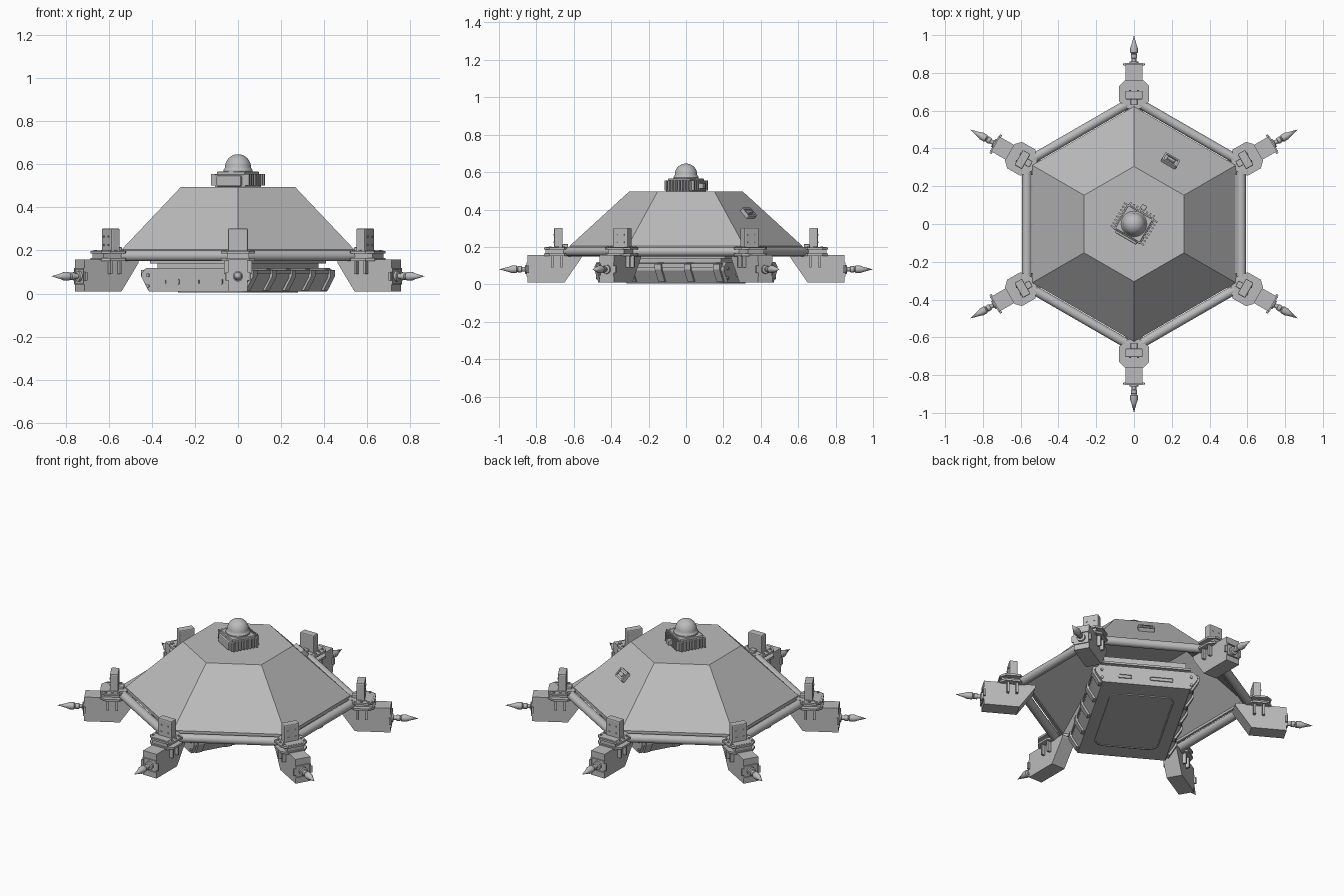
import bpy, bmesh, math
from mathutils import Matrix, Vector

old = bpy.data.objects.get("Cube")
if old:
    bpy.data.objects.remove(old, do_unlink=True)

grey = bpy.data.materials.new("matte_grey")
grey.use_nodes = True
colour = (0.5, 0.5, 0.5, 1)
grey.diffuse_color = colour
grey.node_tree.nodes["Principled BSDF"].inputs["Base Color"].default_value = colour


def turn(degrees, axis="Z"):
    return Matrix.Rotation(math.radians(degrees), 4, axis)


def shift(x, y, z):
    return Matrix.Translation((x, y, z))


def finish(name, bm, frame, smooth=False):
    bmesh.ops.remove_doubles(bm, verts=bm.verts, dist=1e-5)
    bmesh.ops.recalc_face_normals(bm, faces=bm.faces)
    bm.transform(frame)
    mesh = bpy.data.meshes.new(name)
    bm.to_mesh(mesh)
    bm.free()
    mesh.materials.append(grey)
    ob = bpy.data.objects.new(name, mesh)
    bpy.context.collection.objects.link(ob)
    if smooth:
        bpy.ops.object.select_all(action="DESELECT")
        ob.select_set(True)
        bpy.context.view_layer.objects.active = ob
        bpy.ops.object.shade_smooth_by_angle(angle=math.radians(35))
    return ob


def box(name, size, loc, frame, bevel=0):
    bm = bmesh.new()
    bmesh.ops.create_cube(bm, size=1, matrix=shift(*loc) @ Matrix.Diagonal((*size, 1)))
    if bevel:
        bmesh.ops.bevel(bm, geom=bm.edges[:], offset=bevel, segments=2, affect="EDGES", profile=0.5)
    return finish(name, bm, frame)


def prism(name, points, half, frame):
    """Extrude an x-z outline along y."""
    bm = bmesh.new()
    face = bm.faces.new([bm.verts.new((x, -half, z)) for x, z in points])
    new = bmesh.ops.extrude_face_region(bm, geom=[face])["geom"]
    bmesh.ops.translate(bm, vec=(0, 2 * half, 0), verts=[v for v in new if isinstance(v, bmesh.types.BMVert)])
    return finish(name, bm, frame)


def lathe(name, points, steps, frame, smooth=True):
    """Spin an r-z outline around z."""
    bm = bmesh.new()
    verts = [bm.verts.new((r, 0, z)) for r, z in points]
    edges = [bm.edges.new(pair) for pair in zip(verts, verts[1:])]
    bmesh.ops.spin(bm, geom=verts + edges, cent=(0, 0, 0), axis=(0, 0, 1), angle=math.tau, steps=steps)
    return finish(name, bm, frame, smooth)


def tray(name, size, frame, rim, depth, corner=0):
    """Plate facing +z whose face is recessed inside a rim."""
    bm = bmesh.new()
    bmesh.ops.create_cube(bm, size=1, matrix=Matrix.Diagonal((*size, 1)))
    if corner:
        upright = [e for e in bm.edges if abs(e.verts[0].co.z - e.verts[1].co.z) > 1e-4]
        bmesh.ops.bevel(bm, geom=upright, offset=corner, segments=5, affect="EDGES", profile=0.5)
    bm.normal_update()
    top = max(bm.faces, key=lambda f: f.calc_center_median().z)
    bmesh.ops.inset_region(bm, faces=[top], thickness=rim)
    new = bmesh.ops.extrude_face_region(bm, geom=[top])["geom"]
    bmesh.ops.translate(bm, vec=(0, 0, -depth), verts=[v for v in new if isinstance(v, bmesh.types.BMVert)])
    bmesh.ops.delete(bm, geom=[top], context="FACES")
    return finish(name, bm, frame)


def rod(name, a, b, radius, frame, sides=20):
    a, b = Vector(a), Vector(b)
    bm = bmesh.new()
    aim = (b - a).to_track_quat("Z", "Y").to_matrix().to_4x4()
    bmesh.ops.create_cone(bm, cap_ends=True, segments=sides, radius1=radius, radius2=radius,
                          depth=(b - a).length, matrix=shift(*((a + b) / 2)) @ aim)
    return finish(name, bm, frame, True)


# Hexagonal roof shell, open underneath
lathe("roof_shell", [(0, 0.495), (0.305, 0.495), (0.622, 0.205), (0.622, 0.185),
                     (0.607, 0.185), (0.607, 0.2), (0.295, 0.483), (0, 0.483)], 6, turn(30), False)

# Small hatch on one roof facet
slope = math.degrees(math.atan2(0.29, 0.274))
hatch = turn(60) @ shift(0.383, 0, 0.378) @ turn(slope, "Y")
tray("roof_hatch", (0.06, 0.09, 0.03), hatch, 0.01, 0.006, 0.008)
box("hatch_catch", (0.02, 0.045, 0.012), (0, 0, 0.013), hatch, 0.003)

# Sensor base with cooling fins
body = turn(-30)
box("sensor_base", (0.165, 0.155, 0.06), (0, 0, 0.522), body, 0.006)
box("sensor_deck", (0.15, 0.14, 0.02), (0, 0, 0.555), body, 0.004)
for i in range(8):
    s = -0.07 + i * 0.02
    for side in (-1, 1):
        box("side_fin", (0.022, 0.009, 0.055), (side * 0.09, s, 0.528), body)
    box("rear_fin", (0.009, 0.022, 0.055), (s, 0.082, 0.528), body)
box("sensor_front", (0.13, 0.02, 0.05), (0, -0.08, 0.522), body, 0.006)
box("sensor_plug", (0.03, 0.03, 0.03), (0, 0.1, 0.525), body, 0.004)

# Sensor collar and dome
arc = [(0.06 * math.cos(t * math.pi / 20), 0.586 + 0.06 * math.sin(t * math.pi / 20)) for t in range(10)]
lathe("sensor_dome", [(0, 0.55), (0.068, 0.55), (0.068, 0.572), (0.062, 0.58)] + arc + [(0, 0.646)], 32, Matrix())

# Equipment body slung below the roof
prism("equipment_body", [(-0.245, 0.01), (0.245, 0.01), (0.285, 0.075), (0.285, 0.095),
                         (0.262, 0.118), (-0.262, 0.118), (-0.285, 0.095), (-0.285, 0.075)], 0.4, body)
box("body_neck", (0.46, 0.7, 0.09), (0, 0, 0.155), body)
box("body_flange", (0.5, 0.77, 0.012), (0, 0, 0.145), body)
tray("belly_panel", (0.36, 0.58, 0.012), shift(0, 0, 0.01) @ body @ turn(180, "X"), 0.008, 0.004, 0.06)

# End face slots and bolts
for end in (0, 180):
    face = body @ turn(end) @ shift(0, -0.4, 0.055) @ turn(90, "X")
    tray("wide_slot", (0.13, 0.024, 0.012), face @ shift(0.085, 0, 0), 0.004, 0.005, 0.005)
    tray("narrow_slot", (0.075, 0.024, 0.012), face @ shift(-0.12, 0, 0), 0.004, 0.005, 0.005)
    for x in (-0.25, 0.25):
        for z in (-0.02, 0.03):
            rod("end_bolt", (x, z, -0.004), (x, z, 0.008), 0.008, face, 10)

# Sloped side ribs
for side in (0, 180):
    for i in range(5):
        rib = body @ turn(side) @ shift(0, -0.36 + i * 0.18, 0)
        prism("side_rib", [(0.235, 0.015), (0.262, 0.015), (0.3, 0.08), (0.3, 0.108), (0.235, 0.118)], 0.02, rib)
    box("side_rail", (0.02, 0.77, 0.02), (0.282, 0, 0.1), body @ turn(side))

# Six corner arms and the ring of tubes
ring = 0.655
spike = [(0, 0), (0.024, 0), (0.024, 0.012), (0.012, 0.014), (0.012, 0.03), (0.017, 0.032), (0.017, 0.05),
         (0.013, 0.054), (0.02, 0.06), (0.02, 0.085), (0.014, 0.1), (0, 0.153)]
for k in range(6):
    arm = turn(30 + 60 * k)
    nxt = Vector((ring / 2, ring * math.sqrt(3) / 2, 0.175))
    rod("ring_tube", (ring, 0, 0.175), nxt, 0.025, arm)

    # Arm block with slanted inner edge
    prism("arm_block", [(0.56, 0.157), (0.56, 0.14), (0.65, 0.01), (0.847, 0.01), (0.847, 0.157)], 0.045, arm)
    tray("arm_end_frame", (0.075, 0.09, 0.012), arm @ shift(0.847, 0, 0.08) @ turn(90, "Y"), 0.008, 0.006)
    for side in (-1, 1):
        box("end_clip", (0.012, 0.014, 0.04), (0.845, side * 0.05, 0.08), arm, 0.002)
        for r in (0.665, 0.715):
            prism("collar_gusset", [(-0.006, 0.157), (0.006, 0.157), (0.006, 0.09), (-0.006, 0.09)], 0.012,
                  arm @ shift(r, side * 0.054, 0))
        for r in (0.655, 0.69, 0.725):
            rod("collar_bolt", (r, side * 0.064, 0.19), (r, side * 0.064, 0.203), 0.007, arm, 8)

    # Chamfered collar gripping the tubes
    collar = [(0.61, 0.03), (0.65, 0.08), (0.73, 0.08), (0.76, 0.05)]
    outline = collar + [(r, -y) for r, y in reversed(collar)]
    prism("collar_lower", outline, 0.006, arm @ shift(0, 0, 0.158) @ turn(-90, "X") @ turn(180, "X"))
    prism("collar_upper", outline, 0.006, arm @ shift(0, 0, 0.192) @ turn(-90, "X") @ turn(180, "X"))
    box("collar_core", (0.12, 0.1, 0.05), (0.69, 0, 0.175), arm)

    # Upright tab with bolts
    box("upright_tab", (0.046, 0.092, 0.13), (0.682, 0, 0.237), arm, 0.006)
    for y in (-0.022, 0.022):
        for z in (0.225, 0.265):
            rod("tab_bolt", (0.7, y, z), (0.709, y, z), 0.005, arm, 8)
    box("tab_latch", (0.03, 0.035, 0.02), (0.645, 0, 0.205), arm, 0.003)

    # Pointed probe
    lathe("probe", spike, 20, arm @ shift(0.847, 0, 0.08) @ turn(90, "Y"))
